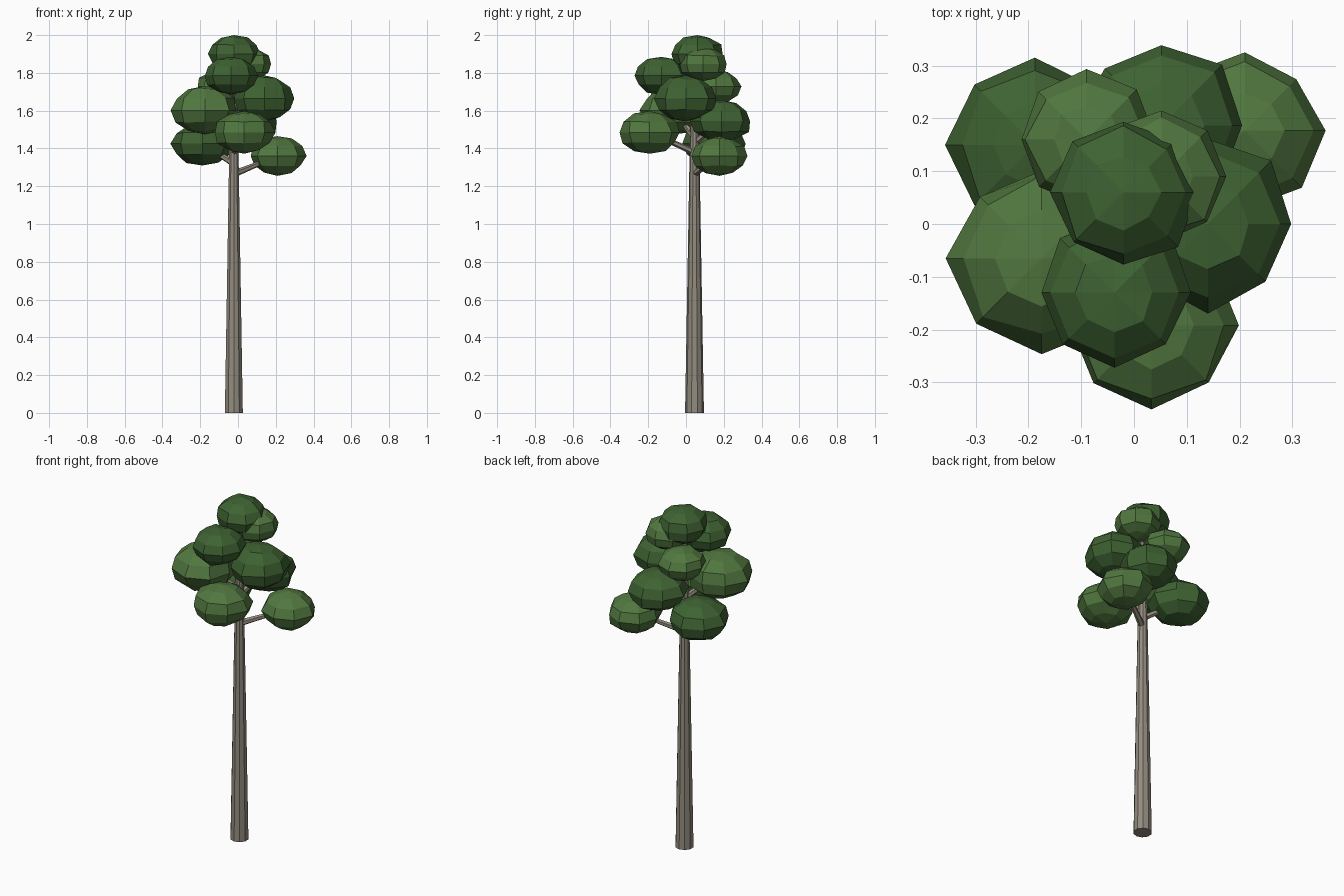
import bpy, bmesh, random
from mathutils import Vector, Matrix

if "Cube" in bpy.data.objects:
    bpy.data.objects.remove(bpy.data.objects["Cube"])

random.seed(4)


def material(name, rgb):
    m = bpy.data.materials.new(name)
    m.diffuse_color = (*rgb, 1)
    m.use_nodes = True
    m.node_tree.nodes["Principled BSDF"].inputs["Base Color"].default_value = m.diffuse_color
    return m


BARK = material("bark", (0.29, 0.26, 0.21))
LIGHT = material("leaf_light", (0.082, 0.185, 0.05))
DARK = material("leaf_dark", (0.048, 0.122, 0.032))


def finish(name, bm, mat):
    mesh = bpy.data.meshes.new(name)
    bm.to_mesh(mesh)
    bm.free()
    mesh.materials.append(mat)
    ob = bpy.data.objects.new(name, mesh)
    bpy.context.collection.objects.link(ob)


def limb(name, start, end, r1, r2, sides):
    a, b = Vector(start), Vector(end)
    d = b - a
    rot = d.to_track_quat('Z', 'Y').to_matrix().to_4x4()
    bm = bmesh.new()
    bmesh.ops.create_cone(bm, cap_ends=True, segments=sides, radius1=r1, radius2=r2,
                          depth=d.length, matrix=Matrix.Translation((a + b) / 2) @ rot)
    finish(name, bm, BARK)


def leaf_clump(name, centre, r, rz, mat):
    bm = bmesh.new()
    bmesh.ops.create_uvsphere(bm, u_segments=8, v_segments=6, radius=1)
    for v in bm.verts:
        if abs(v.co.z) < 0.99:  # uneven sides, poles kept in place
            v.co *= random.uniform(0.93, 1.04)
        v.co = Vector((v.co.x * r, v.co.y * r, v.co.z * rz)) + Vector(centre)
    finish(name, bm, mat)


# Trunk: long tapered pole, then a thinner leader hidden in the crown
TX, TY = -0.022, 0.045
limb("trunk", (TX, TY, 0), (TX, TY, 1.55), 0.05, 0.023, 10)
limb("leader", (TX, TY, 1.54), (TX, TY, 1.88), 0.022, 0.012, 8)

# Crown: centre, radius, half height, colour, height where its branch leaves the trunk
clumps = [
    ((-0.02, 0.06, 1.90), 0.142, 0.10, DARK, None),
    ((0.052, 0.09, 1.847), 0.128, 0.09, LIGHT, 1.75),
    ((-0.037, -0.13, 1.785), 0.148, 0.10, DARK, 1.67),
    ((0.14, 0.0, 1.665), 0.165, 0.122, DARK, 1.53),
    ((-0.175, -0.065, 1.602), 0.177, 0.128, LIGHT, 1.46),
    ((0.033, -0.192, 1.485), 0.163, 0.113, LIGHT, 1.38),
    ((-0.188, 0.15, 1.425), 0.167, 0.115, DARK, 1.32),
    ((0.21, 0.177, 1.36), 0.148, 0.105, LIGHT, 1.265),
    ((0.052, 0.187, 1.545), 0.163, 0.112, DARK, 1.43),
    ((-0.09, 0.16, 1.728), 0.13, 0.09, LIGHT, 1.62),
]
for i, (c, r, rz, mat, z) in enumerate(clumps, 1):
    leaf_clump(f"leaf_clump_{i}", c, r, rz, mat)
    if z:
        limb(f"branch_{i}", (TX, TY, z), c, 0.019, 0.009, 6)
